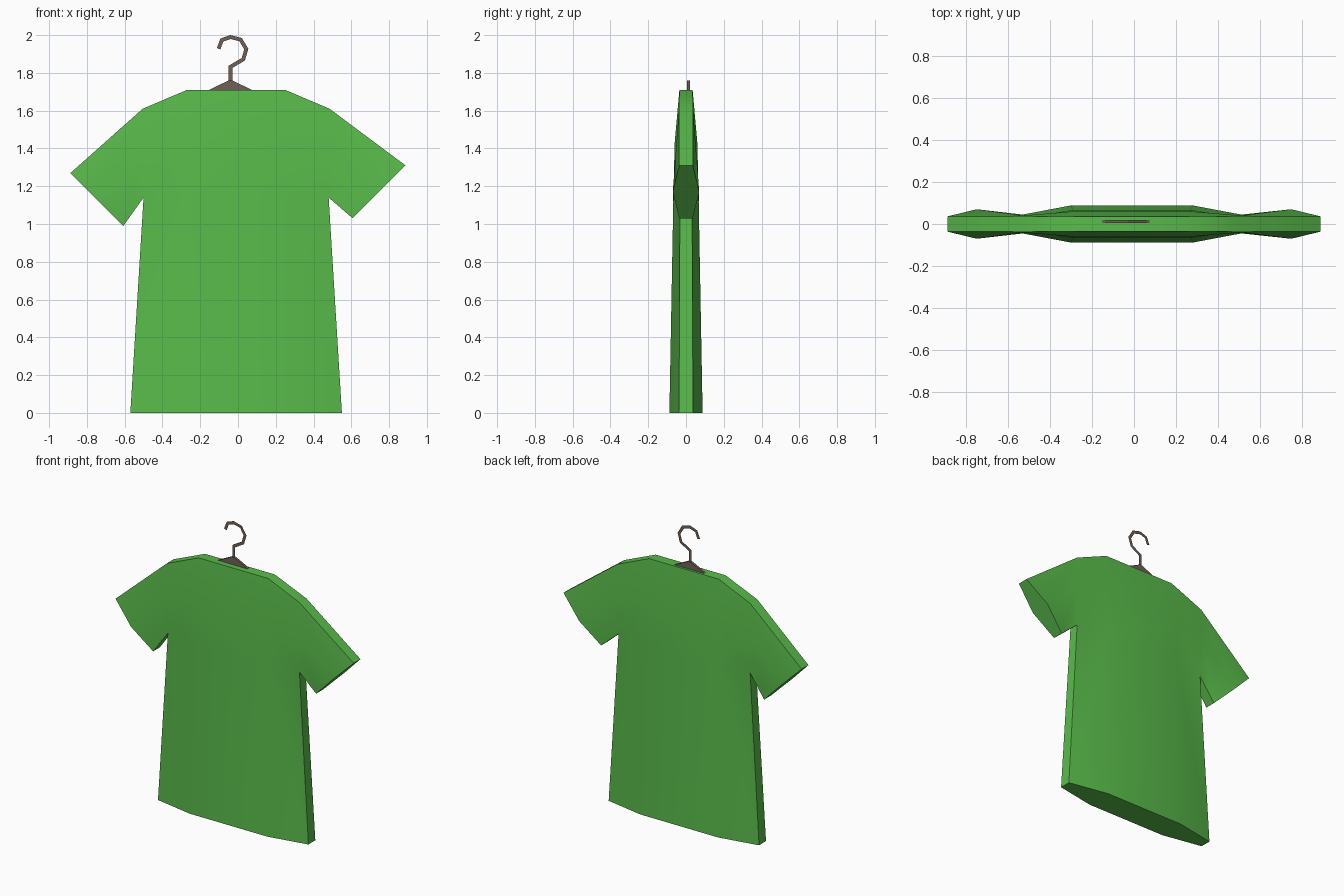
import bpy, bmesh, math
from mathutils import Vector

if "Cube" in bpy.data.objects:
    bpy.data.objects.remove(bpy.data.objects["Cube"])


def material(name, rgb):
    m = bpy.data.materials.new(name)
    m.diffuse_color = (*rgb, 1)
    m.use_nodes = True
    m.node_tree.nodes["Principled BSDF"].inputs["Base Color"].default_value = m.diffuse_color
    return m


def make_object(name, bm, mat):
    me = bpy.data.meshes.new(name)
    bm.to_mesh(me)
    bm.free()
    ob = bpy.data.objects.new(name, me)
    bpy.context.collection.objects.link(ob)
    me.materials.append(mat)
    return ob


green = material("shirt green", (0.10, 0.50, 0.07))
brown = material("hanger brown", (0.16, 0.12, 0.095))

# Shirt: key points of one half (x, half depth, z)
pts = {
    "neck": (0.26, 0.035, 1.71), "shoulder": (0.495, 0.037, 1.61),
    "cuff_top": (0.887, 0.036, 1.31), "cuff_mid": (0.747, 0.07, 1.17),
    "cuff_low": (0.607, 0.036, 1.03), "armpit": (0.49, 0.032, 1.14),
    "sleeve_mid": (0.495, 0.042, 1.38), "chest": (0.28, 0.06, 1.43),
    "waist": (0.28, 0.067, 1.14), "hem_side": (0.56, 0.037, 0),
    "hem": (0.29, 0.088, 0),
}
panels = [
    ("neck", "shoulder", "sleeve_mid", "chest"),
    ("chest", "sleeve_mid", "armpit", "waist"),
    ("waist", "armpit", "hem_side", "hem"),
    ("shoulder", "cuff_top", "cuff_mid", "sleeve_mid"),
    ("sleeve_mid", "cuff_mid", "cuff_low", "armpit"),
]
edge = ["neck", "shoulder", "cuff_top", "cuff_mid", "cuff_low", "armpit", "hem_side", "hem"]
column = ["neck", "chest", "waist", "hem"]

bm = bmesh.new()
v = {}
for s in (-1, 1):
    for f in (-1, 1):
        for n, (x, y, z) in pts.items():
            if n.startswith("cuff"):
                px, pz = s * x, z - (0.04 if s < 0 else 0)   # left sleeve hangs lower
            else:
                px, pz = s * x - 0.01, z
            v[s, f, n] = bm.verts.new((px, f * y, pz))
for s in (-1, 1):
    for f in (-1, 1):
        for p in panels:
            bm.faces.new([v[s, f, n] for n in p])
    # side, sleeve and hem strips joining front and back
    for a, b in zip(edge, edge[1:]):
        bm.faces.new([v[s, -1, a], v[s, -1, b], v[s, 1, b], v[s, 1, a]])
# centre panels, neck and hem caps
for f in (-1, 1):
    for a, b in zip(column, column[1:]):
        bm.faces.new([v[-1, f, a], v[1, f, a], v[1, f, b], v[-1, f, b]])
for n in ("neck", "hem"):
    bm.faces.new([v[-1, -1, n], v[1, -1, n], v[1, 1, n], v[-1, 1, n]])
bmesh.ops.recalc_face_normals(bm, faces=bm.faces)
shirt = make_object("shirt", bm, green)
bpy.context.view_layer.objects.active = shirt
shirt.select_set(True)
bpy.ops.object.shade_smooth_by_angle(angle=math.radians(35))

# Hanger plate: triangle rising from the neck
bm = bmesh.new()
tri = [(-0.18, 1.697), (0.10, 1.697), (-0.03, 1.76), (-0.05, 1.76)]
face = bm.faces.new([bm.verts.new((x, 0.004, z)) for x, z in tri])
ext = bmesh.ops.extrude_face_region(bm, geom=[face])
for e in ext["geom"]:
    if isinstance(e, bmesh.types.BMVert):
        e.co.y += 0.016
bmesh.ops.recalc_face_normals(bm, faces=bm.faces)
make_object("hanger_plate", bm, brown)

# Hanger hook: flat bent ribbon
path = [Vector(p) for p in [(-0.04, 1.75), (-0.04, 1.832), (0.028, 1.872), (0.044, 1.926),
                            (0.014, 1.976), (-0.04, 1.99), (-0.085, 1.974), (-0.103, 1.928)]]
bm = bmesh.new()
rows = []
for i, p in enumerate(path):
    a = (p - path[i - 1]).normalized() if i else (path[1] - p).normalized()
    b = (path[i + 1] - p).normalized() if i + 1 < len(path) else a
    t = (a + b).normalized()
    off = Vector((-t.y, t.x)) * 0.01 / max(t.dot(a), 0.5)
    rows.append([bm.verts.new((q.x, 0.012, q.y)) for q in (p + off, p - off)])
for r, q in zip(rows, rows[1:]):
    bm.faces.new([r[0], r[1], q[1], q[0]])
bmesh.ops.recalc_face_normals(bm, faces=bm.faces)
make_object("hanger_hook", bm, brown)
